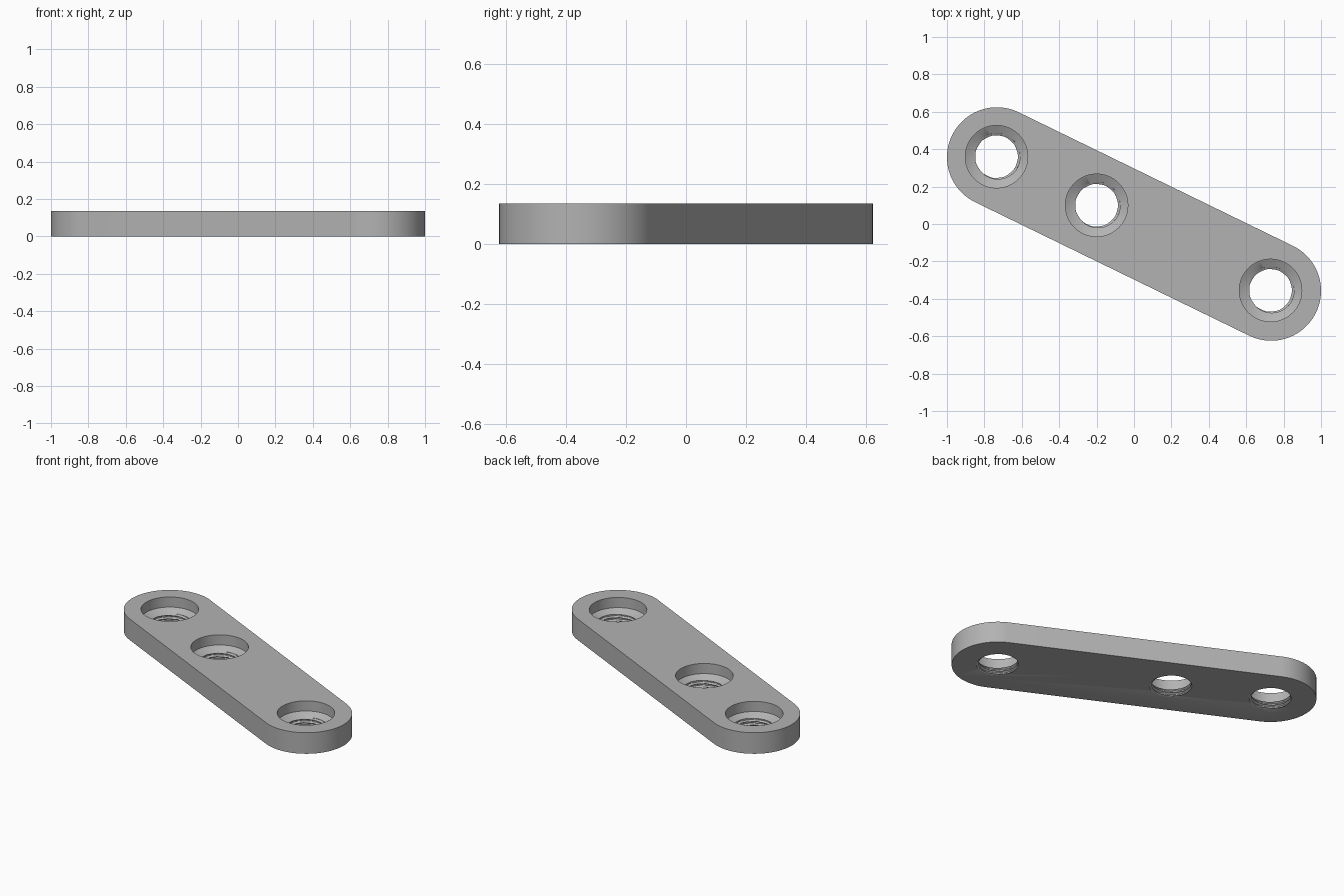
import bpy, bmesh, math

if "Cube" in bpy.data.objects:
    bpy.data.objects.remove(bpy.data.objects["Cube"])

THICK = 0.135
END = (0.733, -0.357)      # centre of the right rounded end
RADIUS = 0.267
HOLES = [(-0.735, 0.36), (-0.2, 0.1), (0.73, -0.355)]

metal = bpy.data.materials.new("grey metal")
metal.diffuse_color = (0.45, 0.45, 0.45, 1)
metal.use_nodes = True
metal.node_tree.nodes["Principled BSDF"].inputs["Base Color"].default_value = metal.diffuse_color


def make_object(name, bm):
    bmesh.ops.recalc_face_normals(bm, faces=bm.faces)
    mesh = bpy.data.meshes.new(name)
    bm.to_mesh(mesh)
    bm.free()
    mesh.materials.append(metal)
    ob = bpy.data.objects.new(name, mesh)
    bpy.context.collection.objects.link(ob)
    return ob


def bore_radius(z, angle):
    """Straight counterbore, conical seat, then a helical thread."""
    if z >= 0.07:
        return 0.167
    if z >= 0.048:
        return 0.126 + 0.041 * (z - 0.048) / 0.022
    phase = (z / 0.022 - angle / math.tau) % 1.0
    return 0.113 + 0.013 * min(1.0, 1.6 * abs(2 * phase - 1))


def hole_cutter(x, y, seg=72):
    levels = [-0.03 + 0.002 * i for i in range(39)] + [0.048, 0.07, 0.2]
    bm = bmesh.new()
    rings = []
    for z in levels:
        ring = []
        for k in range(seg):
            a = math.tau * k / seg
            r = bore_radius(z, a)
            ring.append(bm.verts.new((x + r * math.cos(a), y + r * math.sin(a), z)))
        rings.append(ring)
    for lo, hi in zip(rings, rings[1:]):
        for k in range(seg):
            n = (k + 1) % seg
            bm.faces.new((lo[k], lo[n], hi[n], hi[k]))
    bm.faces.new(rings[0][::-1])
    bm.faces.new(rings[-1])
    ob = make_object("hole_cutter", bm)
    ob.hide_render = True
    return ob


# Plate: rounded bar outline, extruded upward
bm = bmesh.new()
tilt = math.atan2(END[1], END[0])
outline = []
for side in (1, -1):
    start = tilt - math.pi / 2 + (0 if side == 1 else math.pi)
    for i in range(49):
        a = start + math.pi * i / 48
        outline.append(bm.verts.new((side * END[0] + RADIUS * math.cos(a),
                                     side * END[1] + RADIUS * math.sin(a), 0)))
base = bm.faces.new(outline)
top = bmesh.ops.extrude_face_region(bm, geom=[base], use_keep_orig=True)
bmesh.ops.translate(bm, vec=(0, 0, THICK),
                    verts=[v for v in top["geom"] if isinstance(v, bmesh.types.BMVert)])
plate = make_object("plate", bm)

# Threaded screw holes
bpy.context.view_layer.objects.active = plate
plate.select_set(True)
for x, y in HOLES:
    cutter = hole_cutter(x, y)
    mod = plate.modifiers.new("hole", 'BOOLEAN')
    mod.operation = 'DIFFERENCE'
    mod.solver = 'EXACT'
    mod.object = cutter
    bpy.ops.object.modifier_apply(modifier=mod.name)
    bpy.data.objects.remove(cutter)

bpy.ops.object.shade_smooth_by_angle(angle=math.radians(30))
